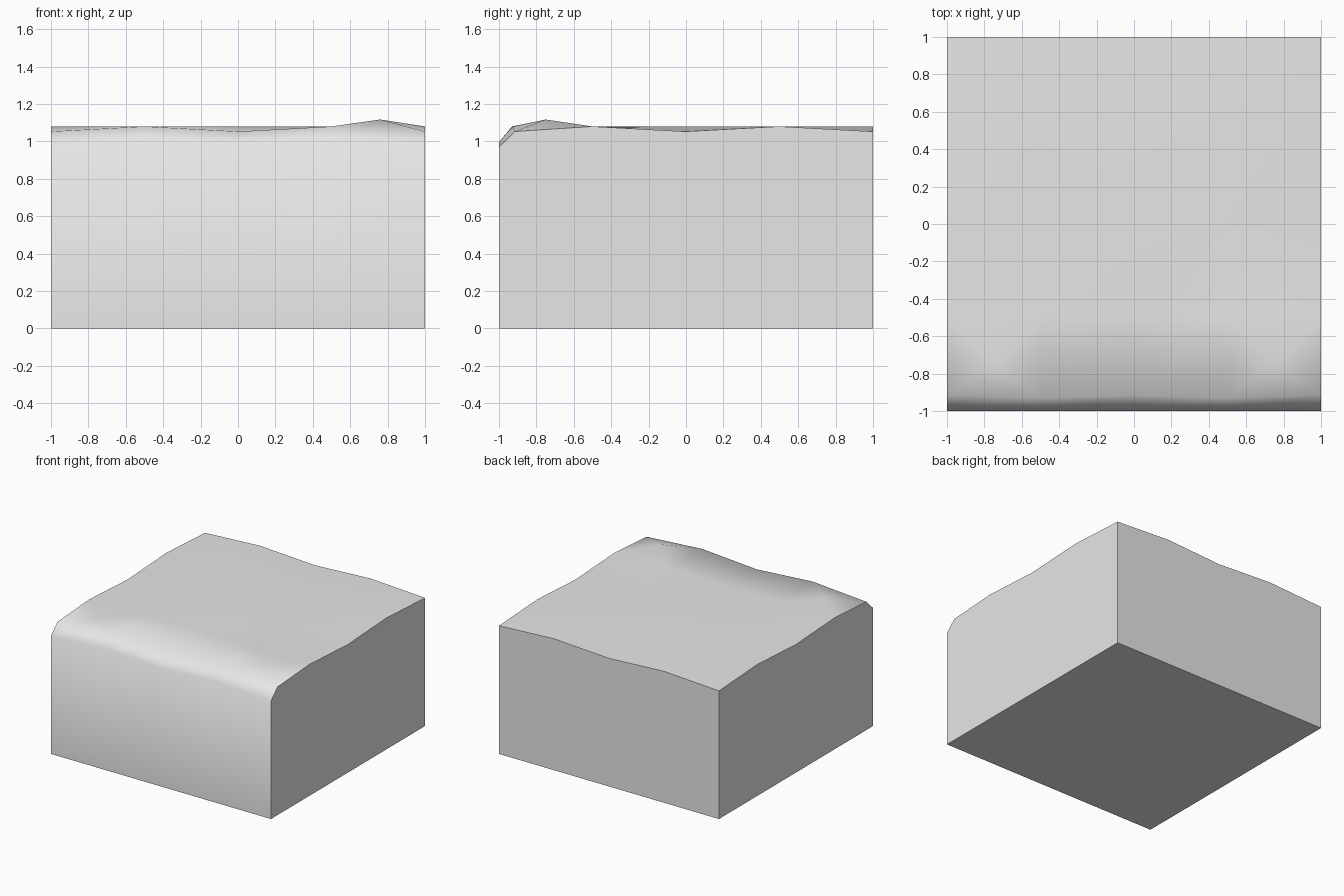
import bpy
import bmesh
from math import radians

cube = bpy.data.objects.get("Cube")
if cube:
    bpy.data.objects.remove(cube, do_unlink=True)

COLS = 5
XS = [-1 + i / 2 for i in range(COLS)]
CREST, DIP = 1.08, 1.053

stone = bpy.data.materials.new("stone_grey")
stone.use_nodes = True
grey = (0.8, 0.8, 0.8, 1)
stone.diffuse_color = grey
stone.node_tree.nodes["Principled BSDF"].inputs["Base Color"].default_value = grey


def rim(i):
    """Height of the wavy rim: dips at corners and middles, crests between."""
    return CREST if i % 2 else DIP


bm = bmesh.new()


def row(points):
    return [bm.verts.new(p) for p in points]


# Front wall and worn lip
rows = [
    row((x, -1, 0) for x in XS),
    row((x, -1, rim(i) - 0.083) for i, x in enumerate(XS)),
    row((x, -0.93 if i % 2 else -0.915, rim(i)) for i, x in enumerate(XS)),
]
# Top surface: level inside, wavy along the rim
for j in range(1, COLS):
    back = j == COLS - 1
    rows.append(row(
        (x, XS[j], rim(i) if back else rim(j) if i in (0, COLS - 1) else CREST)
        for i, x in enumerate(XS)))

corner_cells = {}
for r, (a, b) in enumerate(zip(rows, rows[1:])):
    for i in range(COLS - 1):
        face = bm.faces.new((a[i], a[i + 1], b[i + 1], b[i]))
        if r == 2 and i in (0, COLS - 2):
            corner_cells[i] = face

# Flat back, sides and underside
back_left = bm.verts.new((-1, 1, 0))
back_right = bm.verts.new((1, 1, 0))
bm.faces.new(rows[-1] + [back_right, back_left])
bm.faces.new([r[0] for r in rows] + [back_left])
bm.faces.new([r[-1] for r in rows] + [back_right])
bm.faces.new(rows[0] + [back_right, back_left])

# Small mounds behind the two front corners
for i, face in corner_cells.items():
    centre = bmesh.ops.poke(bm, faces=[face])["verts"][0]
    centre.co = (-0.75, -0.75, CREST) if i == 0 else (0.76, -0.75, 1.117)

bmesh.ops.recalc_face_normals(bm, faces=bm.faces[:])
mesh = bpy.data.meshes.new("ground_block")
bm.to_mesh(mesh)
bm.free()
mesh.materials.append(stone)

block = bpy.data.objects.new("ground_block", mesh)
bpy.context.collection.objects.link(block)
bpy.ops.object.select_all(action="DESELECT")
block.select_set(True)
bpy.context.view_layer.objects.active = block
bpy.ops.object.shade_smooth_by_angle(angle=radians(70))
